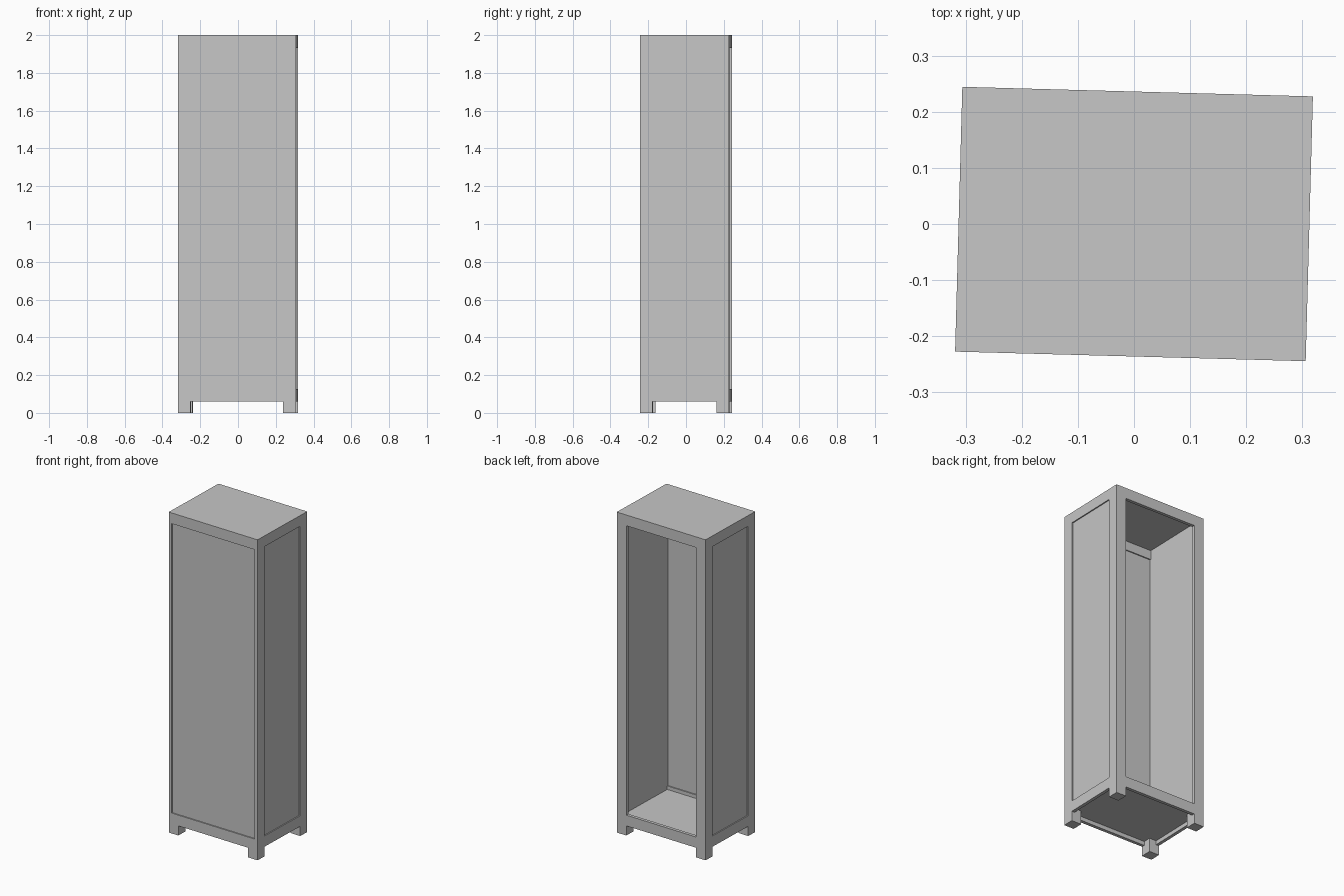
import bpy
import math
from mathutils import Matrix

if "Cube" in bpy.data.objects:
    bpy.data.objects.remove(bpy.data.objects["Cube"], do_unlink=True)

# Overall size and board dimensions
W, D, H = 0.625, 0.472, 2.0
HX, HY = W / 2, D / 2
POST = 0.067          # width of legs, stiles and rails
BOARD = 0.02          # board thickness
RECESS = 0.007        # depth of the outer panel recesses
FOOT = 0.06           # clear height below the rails
LOW = FOOT + POST     # top of the lower rails
HIGH = H - POST       # underside of the upper rails
FLOOR = 0.085         # underside of the floor
TURN = Matrix.Rotation(math.radians(-1.56), 4, "Z")

grey = bpy.data.materials.new("plain_grey")
grey.use_nodes = True
COLOUR = (0.57, 0.57, 0.57, 1)
grey.diffuse_color = COLOUR
grey.node_tree.nodes["Principled BSDF"].inputs["Base Color"].default_value = COLOUR


def box(name, low, high):
    """Box between two corners, turned with the whole cabinet."""
    bpy.ops.mesh.primitive_cube_add(size=1)
    ob = bpy.context.object
    ob.name = name
    size = [b - a for a, b in zip(low, high)]
    mid = [(a + b) / 2 for a, b in zip(low, high)]
    ob.data.transform(TURN @ Matrix.Translation(mid) @ Matrix.Diagonal((*size, 1)))
    ob.data.materials.append(grey)
    return ob


def span(side, a, b):
    """Ordered interval, mirrored when side is negative."""
    return sorted((side * a, side * b))


# Top and floor boards
box("top_board", (-HX, -HY, H - 0.01), (HX, HY, H))
box("floor_board", (-HX + BOARD, -HY + BOARD, FLOOR),
    (HX - BOARD, HY - BOARD, FLOOR + BOARD))

for sx, side in ((-1, "right"), (1, "left")):
    x0, x1 = span(sx, HX - BOARD, HX)
    p0, p1 = span(sx, HX - BOARD, HX - RECESS)
    l0, l1 = span(sx, HX - POST, HX)

    # Square legs and side stiles
    for sy, end in ((-1, "front"), (1, "back")):
        y0, y1 = span(sy, HY - POST, HY)
        box(f"{end}_{side}_leg", (l0, y0, 0), (l1, y1, FLOOR))
        box(f"{end}_{side}_side_stile", (x0, y0, FLOOR), (x1, y1, H))

    # Side rails and recessed side panel
    inner = HY - POST
    box(f"{side}_lower_rail", (x0, -inner, FOOT), (x1, inner, LOW))
    box(f"{side}_upper_rail", (x0, -inner, HIGH), (x1, inner, H))
    box(f"{side}_panel", (p0, -inner, LOW), (p1, inner, HIGH))

    # Stile framing the open back
    b0, b1 = span(sx, HX - POST, HX - BOARD)
    box(f"back_{side}_stile", (b0, HY - BOARD, FLOOR), (b1, HY, H))

# Front and back rails
for sy, end in ((-1, "front"), (1, "back")):
    y0, y1 = span(sy, HY - BOARD, HY)
    edge = HX - BOARD
    box(f"{end}_lower_rail", (-edge, y0, FOOT), (edge, y1, LOW))
    box(f"{end}_upper_rail", (-edge, y0, HIGH), (edge, y1, H))

# Recessed front panel, nearly the full width
box("front_panel", (-HX + BOARD, -HY + RECESS, LOW),
    (HX - BOARD, -HY + RECESS + 0.006, HIGH))
